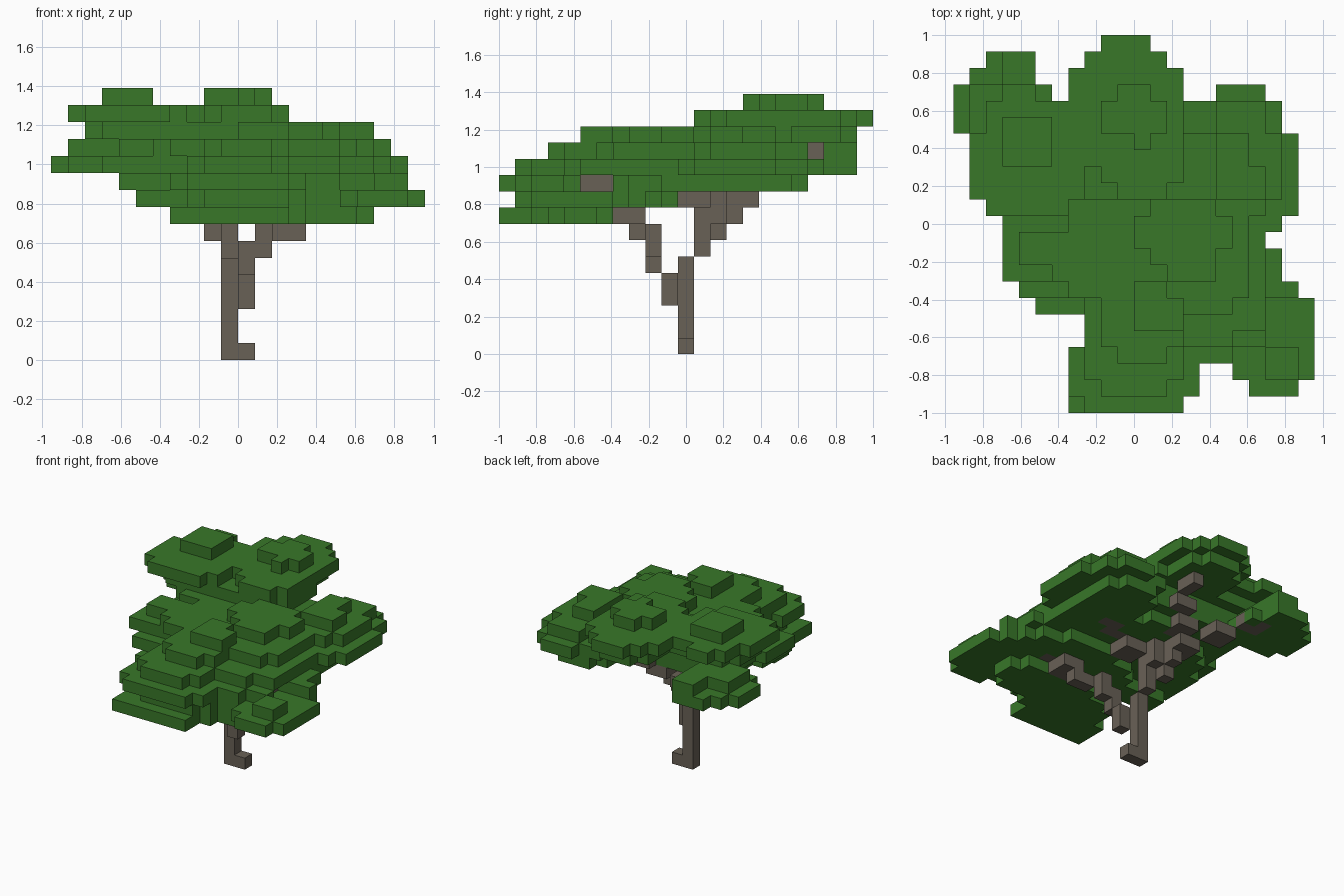
import bpy
import bmesh
import math
from mathutils import Vector

# Remove the default object
default_cube = bpy.data.objects.get("Cube")
if default_cube:
    bpy.data.objects.remove(default_cube, do_unlink=True)

COLUMNS, ROWS = 22, 23
UNIT = 2 / ROWS


def make_material(name, colour):
    material = bpy.data.materials.new(name)
    material.use_nodes = True
    material.diffuse_color = colour
    material.node_tree.nodes["Principled BSDF"].inputs["Base Color"].default_value = colour
    return material


leaf_green = make_material("leaf green", (0.04, 0.186, 0.022, 1))
bark_brown = make_material("bark brown", (0.141, 0.12, 0.094, 1))

owner = {}   # every filled grid cell and the part that owns it
parts = {}   # part name and its material


def slab(part, level, left, right, front, back, cut=0, height=1):
    """Fill a block of cells; cut trims its corners in steps."""
    for column in range(left, right):
        for row in range(front, back):
            corner = min(column - left, right - 1 - column) + min(row - front, back - 1 - row)
            if corner >= cut:
                for layer in range(level, level + height):
                    owner.setdefault((column, row, layer), part)


def clump(part, material, slabs):
    parts[part] = material
    for values in slabs:
        slab(part, *values)


def build(part, material):
    """Make the outer faces of one part's cells, then merge the flat ones."""
    bm = bmesh.new()
    corners = {}

    def vertex(point):
        key = tuple(round(2 * value) for value in point)
        if key not in corners:
            place = Vector((point.x - COLUMNS / 2, point.y - ROWS / 2, point.z)) * UNIT
            corners[key] = bm.verts.new(place)
        return corners[key]

    half = Vector((0.5, 0.5, 0.5))
    for cell in [c for c in owner if owner[c] == part]:
        for axis in range(3):
            for sign in (-1, 1):
                normal = Vector((0, 0, 0))
                normal[axis] = sign
                neighbour = tuple(int(a + b) for a, b in zip(cell, normal))
                if neighbour in owner:
                    continue
                side = Vector((0, 0, 0))
                side[(axis + 1) % 3] = 1
                up = normal.cross(side)
                middle = Vector(cell) + half + normal / 2
                ring = [middle + (side * a + up * b) / 2
                        for a, b in ((-1, -1), (1, -1), (1, 1), (-1, 1))]
                bm.faces.new([vertex(point) for point in ring])
    bmesh.ops.dissolve_limit(bm, angle_limit=math.radians(1),
                             verts=bm.verts, edges=bm.edges)
    mesh = bpy.data.meshes.new(part)
    bm.to_mesh(mesh)
    bm.free()
    mesh.materials.append(material)
    bpy.context.collection.objects.link(bpy.data.objects.new(part, mesh))


# Trunk with its foot
clump("trunk", bark_brown, [
    (0, 10, 11, 11, 12, 0, 6),
    (0, 11, 12, 11, 12),
])

# Branch climbing to the front and right
clump("front_branch", bark_brown, [
    (3, 11, 12, 10, 11, 0, 2),
    (5, 11, 12, 9, 10, 0, 2),
    (6, 12, 13, 9, 10),
    (7, 12, 13, 9, 10),
    (7, 13, 15, 8, 9),
    (8, 14, 16, 7, 9),
    (9, 16, 17, 6, 8),
    (10, 17, 18, 5, 7),
])

# Branch climbing to the back, forked at its end
clump("back_branch", bark_brown, [
    (6, 10, 11, 12, 13, 0, 2),
    (7, 9, 10, 13, 14),
    (8, 10, 11, 12, 14), (8, 9, 10, 13, 15),
    (9, 8, 10, 14, 16), (9, 11, 13, 11, 13), (9, 10, 11, 12, 14),
])

# Fork ends reaching the clumps
clump("upper_branches", bark_brown, [
    (10, 13, 15, 12, 13), (10, 14, 16, 13, 14),
    (10, 6, 8, 16, 18), (11, 4, 6, 18, 19), (11, 4, 5, 19, 20),
    (10, 9, 11, 15, 17), (11, 10, 12, 17, 18), (12, 11, 12, 18, 20),
])

# Front mound of leaves, stepping up from a wide skirt
clump("front_leaves", leaf_green, [
    (8, 7, 14, 0, 3), (8, 8, 15, 1, 6, 1), (8, 10, 19, 3, 7, 1),
    (9, 8, 15, 1, 7, 1),
    (10, 8, 14, 0, 3), (10, 7, 15, 1, 4),
    (11, 8, 14, 1, 8, 1),
    (12, 9, 14, 3, 9, 1),
    (13, 11, 14, 5, 7), (13, 11, 13, 7, 8),
])

# Low clump at the front right corner
clump("low_side_leaves", leaf_green, [
    (9, 17, 22, 2, 7), (9, 18, 21, 1, 3),
    (10, 19, 21, 2, 4), (10, 17, 19, 4, 5),
])

# Middle of the crown
clump("middle_leaves", leaf_green, [
    (9, 8, 21, 3, 10, 2), (9, 11, 18, 9, 11, 1),
    (10, 8, 18, 3, 11, 1), (10, 16, 21, 7, 8), (10, 15, 20, 7, 10),
    (10, 5, 19, 9, 14, 1), (10, 8, 14, 13, 16, 1),
    (11, 8, 19, 4, 13, 2), (11, 17, 19, 5, 8), (11, 4, 19, 11, 17, 1),
    (12, 9, 18, 6, 13, 1),
    (13, 11, 17, 9, 13, 1), (13, 13, 16, 8, 9),
])

# Clump on the -x side
clump("outer_side_leaves", leaf_green, [
    (9, 5, 9, 6, 8),
    (10, 4, 9, 7, 11),
    (11, 3, 9, 8, 12),
    (12, 4, 10, 9, 11), (12, 6, 10, 7, 12, 1),
])

# Clump on the +x side
clump("inner_side_leaves", leaf_green, [
    (10, 14, 19, 12, 19, 1),
    (11, 16, 21, 12, 17), (11, 14, 20, 11, 19), (11, 16, 19, 18, 20),
    (12, 15, 20, 12, 18, 1), (12, 16, 19, 12, 19),
    (13, 16, 18, 13, 17), (13, 16, 19, 13, 15),
])

# Small clump hanging at the back corner
clump("hanging_leaves", leaf_green, [
    (11, 0, 6, 17, 20), (11, 1, 5, 16, 21), (11, 2, 5, 16, 22),
    (12, 1, 5, 17, 20), (12, 3, 5, 17, 22),
])

# High tiers at the back with two caps
clump("top_leaves", leaf_green, [
    (12, 4, 17, 12, 17, 1),
    (13, 2, 10, 13, 18, 1), (13, 7, 14, 13, 19, 1), (13, 8, 13, 18, 22, 1),
    (14, 1, 8, 12, 18, 1), (14, 2, 6, 17, 20, 1), (14, 5, 8, 17, 19),
    (14, 7, 14, 15, 21), (14, 9, 14, 14, 21), (14, 10, 13, 13, 22),
    (14, 8, 13, 15, 22), (14, 9, 12, 22, 23),
    (15, 3, 6, 15, 18),
    (15, 9, 13, 17, 19), (15, 10, 12, 19, 20), (15, 11, 12, 16, 17),
])

for part_name, part_material in parts.items():
    build(part_name, part_material)
